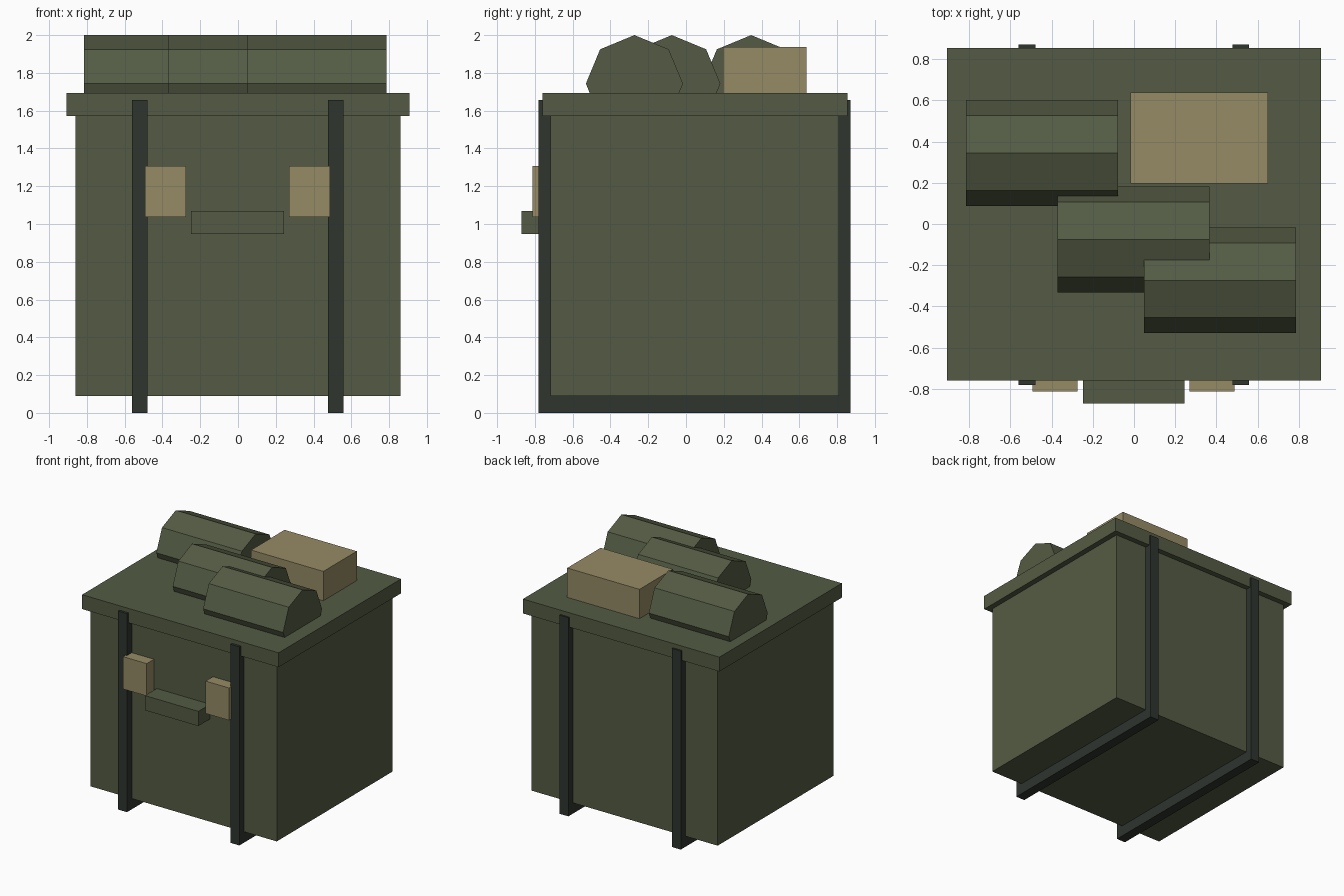
import bpy, bmesh, math
from mathutils import Matrix

if "Cube" in bpy.data.objects:
    bpy.data.objects.remove(bpy.data.objects["Cube"])


def material(name, rgb):
    m = bpy.data.materials.new(name)
    m.diffuse_color = (*rgb, 1)
    m.use_nodes = True
    m.node_tree.nodes["Principled BSDF"].inputs["Base Color"].default_value = m.diffuse_color
    return m


OLIVE = material("olive green", (0.088, 0.105, 0.057))
STRAP = material("dark strap green", (0.028, 0.035, 0.028))
TAN = material("tan", (0.305, 0.258, 0.132))


def finish(name, bm, mat):
    bmesh.ops.recalc_face_normals(bm, faces=bm.faces)
    me = bpy.data.meshes.new(name)
    bm.to_mesh(me)
    bm.free()
    me.materials.append(mat)
    ob = bpy.data.objects.new(name, me)
    bpy.context.collection.objects.link(ob)
    return ob


def box(name, x, y, z, mat):
    """Box from (min, max) pairs."""
    bm = bmesh.new()
    bmesh.ops.create_cube(bm, size=1)
    for v in bm.verts:
        for i, r in enumerate((x, y, z)):
            v.co[i] = r[0] if v.co[i] < 0 else r[1]
    return finish(name, bm, mat)


def extrude_x(name, profile, x0, x1, mat):
    """Extrude a closed (y, z) profile along x."""
    bm = bmesh.new()
    f = bm.faces.new([bm.verts.new((x0, y, z)) for y, z in profile])
    new = bmesh.ops.extrude_face_region(bm, geom=[f])["geom"]
    verts = [g for g in new if isinstance(g, bmesh.types.BMVert)]
    bmesh.ops.translate(bm, verts=verts, vec=(x1 - x0, 0, 0))
    return finish(name, bm, mat)


# Main case and overhanging lid
box("case_body", (-0.86, 0.86), (-0.717, 0.81), (0.09, 1.573), OLIVE)
box("case_lid", (-0.907, 0.907), (-0.76, 0.855), (1.573, 1.693), OLIVE)

# U-shaped straps running down the front, under the case and up the back
u_profile = [(-0.78, 0), (0.87, 0), (0.87, 1.657), (0.81, 1.657),
             (0.81, 0.09), (-0.717, 0.09), (-0.717, 1.657), (-0.78, 1.657)]
for side, x in (("left", -0.52), ("right", 0.518)):
    extrude_x(side + "_strap", u_profile, x - 0.041, x + 0.041, STRAP)

# Front latches and handle
for side, x in (("left", -0.383), ("right", 0.379)):
    box(side + "_latch", (x - 0.109, x + 0.109), (-0.813, -0.717), (1.037, 1.307), TAN)
box("front_handle", (-0.248, 0.244), (-0.872, -0.717), (0.947, 1.07), OLIVE)

# Octagonal bedrolls lying across the lid
R = 0.257
for i, (x, y) in enumerate(((-0.447, 0.345), (-0.002, -0.075), (0.418, -0.273))):
    octagon = [(y + R * math.sin(k * math.pi / 4), 1.743 + R * math.cos(k * math.pi / 4))
               for k in range(8)]
    extrude_x(f"bedroll_{i + 1}", octagon, x - 0.369, x + 0.369, OLIVE)

# Small tan box on the lid
box("top_pouch", (-0.017, 0.65), (0.197, 0.638), (1.69, 1.938), TAN)
